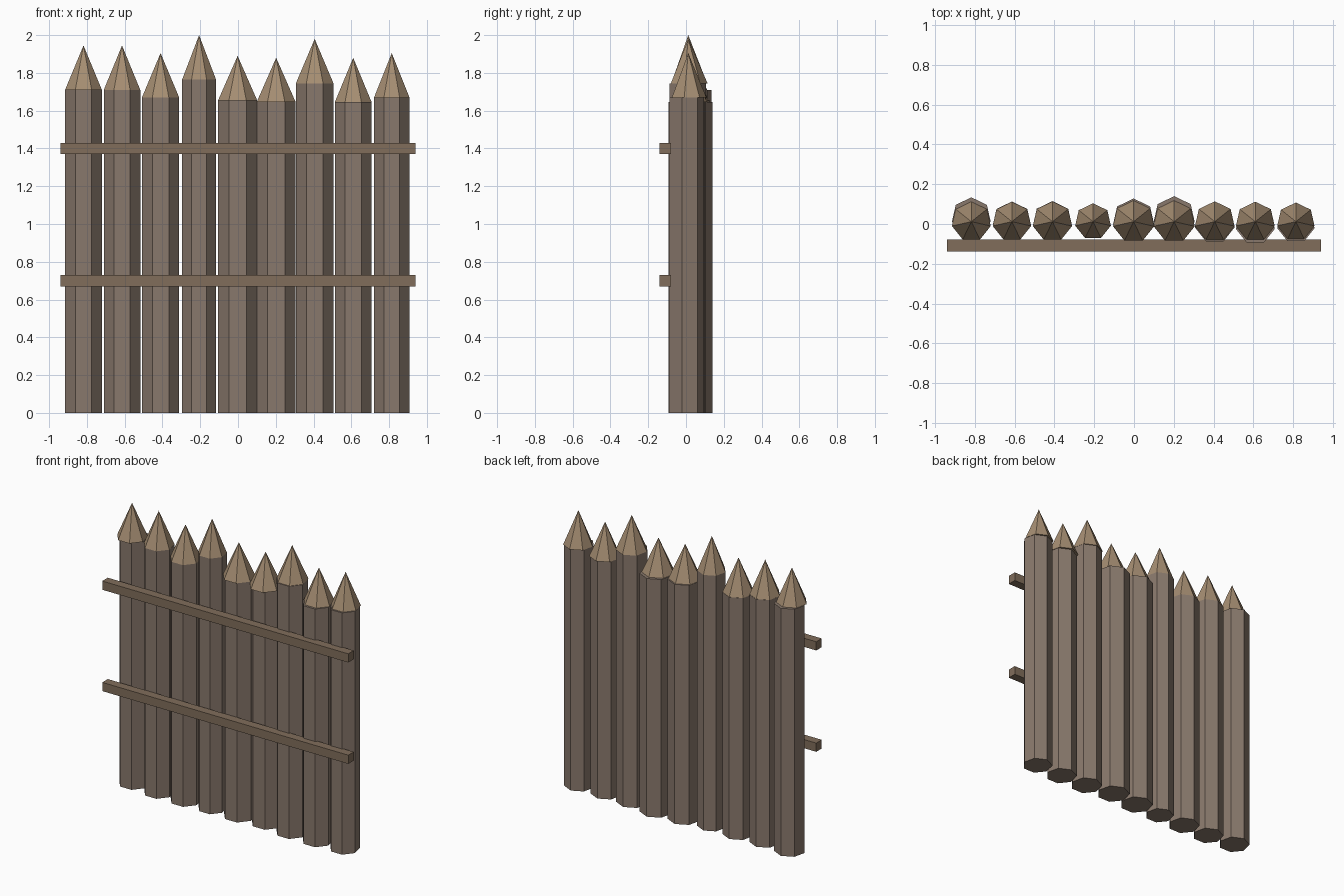
import bpy
from math import radians

if "Cube" in bpy.data.objects:
    bpy.data.objects.remove(bpy.data.objects["Cube"])


def material(name, rgb):
    m = bpy.data.materials.new(name)
    m.diffuse_color = (*rgb, 1)
    m.use_nodes = True
    m.node_tree.nodes["Principled BSDF"].inputs["Base Color"].default_value = m.diffuse_color
    return m


log_mat = material("log_wood", (0.25, 0.19, 0.15))
tip_mat = material("cut_wood", (0.38, 0.27, 0.17))
rail_mat = material("rail_wood", (0.22, 0.155, 0.105))

SIDES = 7
SPACING = 0.204
TIP_HEIGHT = 0.235
TIP_Y = 0.012

# log radius, log y offset, log height
stakes = [
    (0.100, 0.034, 1.71), (0.099, 0.014, 1.71), (0.101, 0.014, 1.67),
    (0.092, 0.012, 1.765), (0.106, 0.022, 1.655), (0.106, 0.034, 1.645),
    (0.102, 0.005, 1.745), (0.100, -0.003, 1.645), (0.096, 0.000, 1.67),
]


def finish(name, mat):
    ob = bpy.context.object
    ob.name = name
    ob.data.materials.append(mat)
    return ob


# Upright logs, each with a sharpened tip
for i, (r, y, h) in enumerate(stakes):
    x = (i - 4) * SPACING - 0.002
    bpy.ops.mesh.primitive_cylinder_add(vertices=SIDES, radius=r, depth=h,
                                        location=(x, y, h / 2))
    finish(f"log_{i + 1}", log_mat)
    bpy.ops.mesh.primitive_cone_add(vertices=SIDES, radius1=r, radius2=0,
                                    depth=TIP_HEIGHT,
                                    location=(x, TIP_Y, h + TIP_HEIGHT / 2))
    finish(f"log_tip_{i + 1}", tip_mat)

# Two horizontal rails across the front
for name, z in (("lower_rail", 0.7), ("upper_rail", 1.4)):
    bpy.ops.mesh.primitive_cube_add(size=1, location=(0, -0.109, z))
    rail = finish(name, rail_mat)
    rail.scale = (1.88, 0.06, 0.06)
